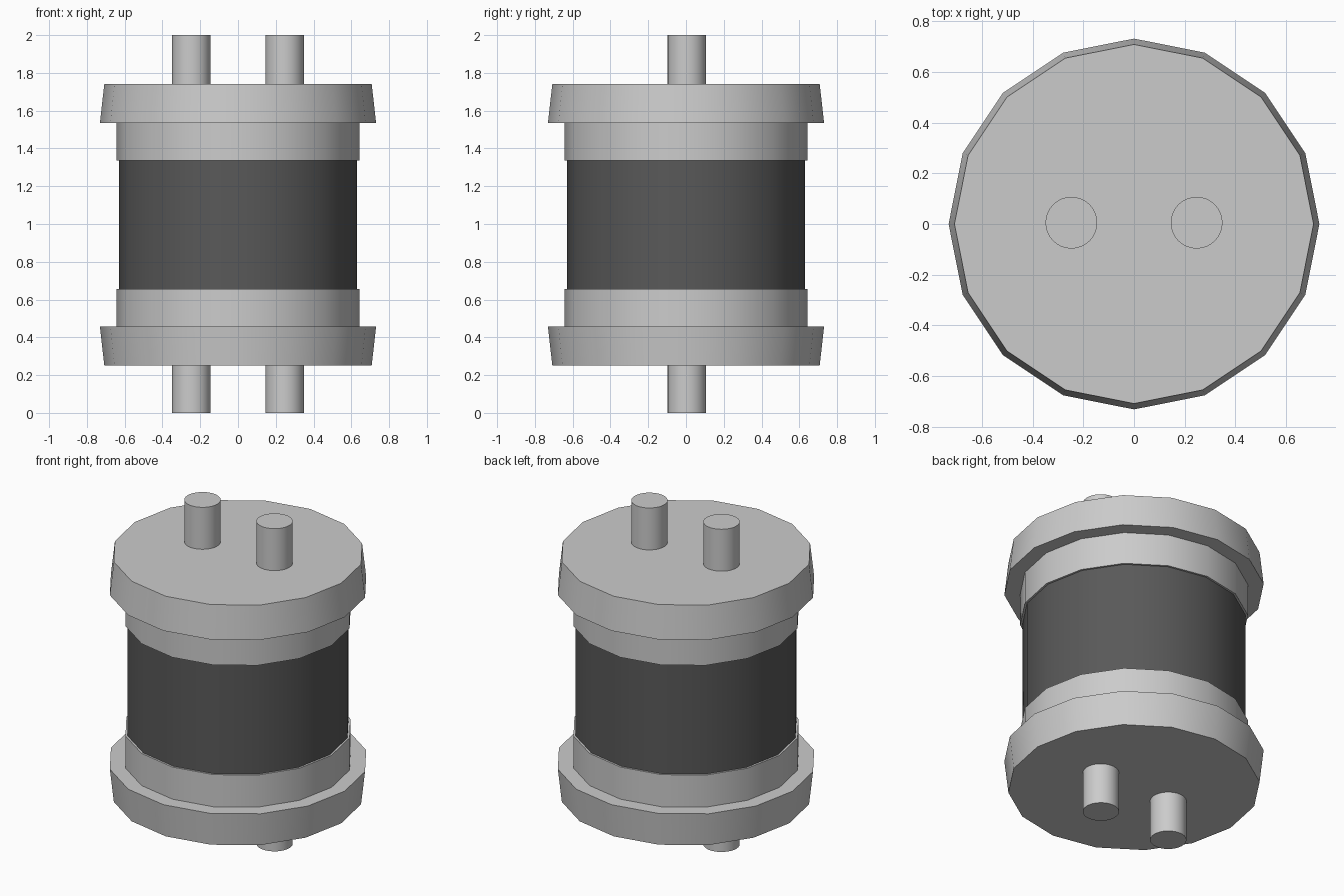
import bpy, math
from math import cos, sin, pi

if "Cube" in bpy.data.objects:
    bpy.data.objects.remove(bpy.data.objects["Cube"])

MID = 0.996      # mirror height between the two ends
SIDES = 16


def lathe(name, profile, sides, x=0.0, y=0.0):
    """Closed solid turned from (radius, z) pairs listed from bottom to top."""
    verts = [(x + r * cos(2 * pi * i / sides), y + r * sin(2 * pi * i / sides), z)
             for r, z in profile for i in range(sides)]
    faces = []
    for k in range(len(profile) - 1):
        a, b = k * sides, (k + 1) * sides
        for i in range(sides):
            j = (i + 1) % sides
            faces.append((a + i, a + j, b + j, b + i))
    last = (len(profile) - 1) * sides
    faces.append(tuple(reversed(range(sides))))
    faces.append(tuple(range(last, last + sides)))
    mesh = bpy.data.meshes.new(name)
    mesh.from_pydata(verts, [], faces)
    mesh.update()
    ob = bpy.data.objects.new(name, mesh)
    bpy.context.collection.objects.link(ob)
    bpy.ops.object.select_all(action='DESELECT')
    ob.select_set(True)
    bpy.context.view_layer.objects.active = ob
    bpy.ops.object.shade_smooth_by_angle(angle=math.radians(35))
    return ob


def flipped(profile):
    """Same profile turned upside down about the middle height."""
    return [(r, 2 * MID - z) for r, z in reversed(profile)]


# dark middle drum
drum = lathe("drum_body", [(0.63, 0.64), (0.63, 1.35)], SIDES)
dark = bpy.data.materials.new("dark_grey")
dark.diffuse_color = (0.1, 0.1, 0.1, 1)
dark.use_nodes = True
dark.node_tree.nodes["Principled BSDF"].inputs["Base Color"].default_value = dark.diffuse_color
drum.data.materials.append(dark)

# end caps: tapered flange with a narrower collar towards the drum
cap = [(0.708, 0.252), (0.731, 0.457), (0.642, 0.457), (0.642, 0.656)]
lathe("lower_end_cap", cap, SIDES)
lathe("upper_end_cap", flipped(cap), SIDES)

# two pipe stubs on each end
for side, x in (("left", -0.247), ("right", 0.247)):
    lathe(f"lower_{side}_pipe", [(0.102, 0.0), (0.102, 0.27)], 32, x, 0.005)
    lathe(f"upper_{side}_pipe", [(0.102, 1.72), (0.102, 2.0)], 32, x, 0.005)
